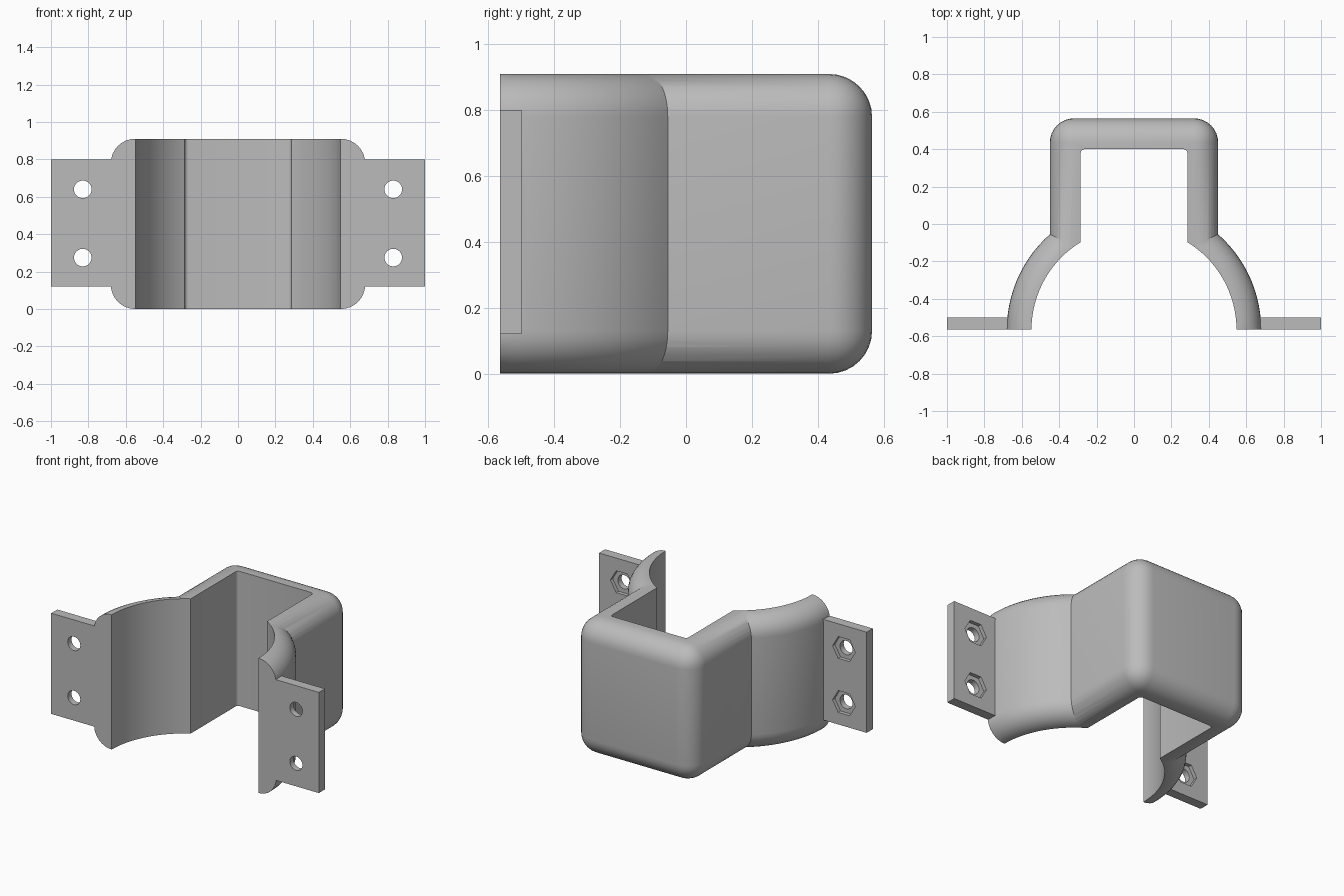
import bpy
import bmesh
import math
from mathutils import Matrix, Vector

FRONT, BACK, TOP = -0.565, 0.565, 0.91
FILLET = 0.13

old = bpy.data.objects.get("Cube")
if old:
    bpy.data.objects.remove(old, do_unlink=True)

grey = bpy.data.materials.new("plain grey")
grey.use_nodes = True
colour = (0.5, 0.5, 0.5, 1)
grey.diffuse_color = colour
grey.node_tree.nodes["Principled BSDF"].inputs["Base Color"].default_value = colour


def finish(bm, name):
    bmesh.ops.recalc_face_normals(bm, faces=bm.faces)
    mesh = bpy.data.meshes.new(name)
    bm.to_mesh(mesh)
    bm.free()
    mesh.materials.append(grey)
    obj = bpy.data.objects.new(name, mesh)
    bpy.context.collection.objects.link(obj)
    return obj


def round_edges(bm, edges, radius, segments):
    bmesh.ops.bevel(bm, geom=edges, offset=radius, segments=segments,
                    profile=0.5, affect='EDGES')


def block(name, low, high, radius=0, segments=8, upright_only=False):
    low, high = Vector(low), Vector(high)
    bm = bmesh.new()
    bmesh.ops.create_cube(bm, size=1)
    bmesh.ops.scale(bm, vec=high - low, verts=bm.verts)
    bmesh.ops.translate(bm, vec=(low + high) / 2, verts=bm.verts)
    if radius:
        edges = [e for e in bm.edges if not upright_only
                 or abs(e.verts[0].co.z - e.verts[1].co.z) > 0.1]
        round_edges(bm, edges, radius, segments)
    return finish(bm, name)


def cylinder(name, centre, radius, depth, sides, along_y=False, fillet=0):
    bm = bmesh.new()
    bmesh.ops.create_cone(bm, cap_ends=True, segments=sides, radius1=radius,
                          radius2=radius, depth=depth)
    if fillet:
        rims = [e for e in bm.edges if abs(e.verts[0].co.z - e.verts[1].co.z) < 0.01]
        round_edges(bm, rims, fillet, 8)
    if along_y:
        turn = Matrix.Rotation(math.pi / 2, 3, 'X')
        bmesh.ops.rotate(bm, matrix=turn, verts=bm.verts)
    bmesh.ops.translate(bm, vec=centre, verts=bm.verts)
    return finish(bm, name)


def combine(target, tool, operation):
    tool.hide_render = True
    mod = target.modifiers.new(operation.title(), 'BOOLEAN')
    mod.operation, mod.solver, mod.object = operation, 'EXACT', tool
    bpy.context.view_layer.objects.active = target
    bpy.ops.object.modifier_apply(modifier=mod.name)
    bpy.data.objects.remove(tool, do_unlink=True)


# Round clamp with softened rims, joined to the rounded box behind it
bracket = cylinder("clamp_bracket", (0, FRONT, TOP / 2), 0.68, TOP, 96, fillet=FILLET)
housing = block("box_housing", (-0.45, -0.5, 0), (0.45, BACK, TOP), FILLET)
combine(bracket, housing, 'UNION')

# Open the round seat and the square channel, and cut the clamp in half
seat = cylinder("round_seat", (0, FRONT, TOP / 2), 0.548, 2, 96)
combine(bracket, seat, 'DIFFERENCE')
channel = block("square_channel", (-0.285, -0.7, -0.5), (0.285, 0.4, 1.5),
                0.02, 4, upright_only=True)
combine(bracket, channel, 'DIFFERENCE')
front_half = block("front_half", (-2, -2, -1), (2, FRONT, 2))
combine(bracket, front_half, 'DIFFERENCE')

# Mounting tabs with bolt holes and hexagonal nut pockets at the back
for side in (-1, 1):
    inner, outer = sorted((side * 0.62, side))
    tab = block("mounting_tab", (inner, FRONT, 0.12), (outer, -0.5, 0.8))
    for z in (0.275, 0.64):
        hole = cylinder("bolt_hole", (side * 0.83, -0.53, z), 0.047, 0.3, 32, True)
        combine(tab, hole, 'DIFFERENCE')
        pocket = cylinder("nut_pocket", (side * 0.83, -0.5, z), 0.085, 0.05, 6, True)
        # The hexagon points sideways
        pocket.data.transform(Matrix.Translation((side * 0.83, 0, z))
                              @ Matrix.Rotation(math.pi / 6, 4, 'Y')
                              @ Matrix.Translation((-side * 0.83, 0, -z)))
        combine(tab, pocket, 'DIFFERENCE')
    combine(bracket, tab, 'UNION')

# Smooth rounded surfaces, crisp corners
bpy.ops.object.select_all(action='DESELECT')
bracket.select_set(True)
bpy.context.view_layer.objects.active = bracket
bpy.ops.object.shade_smooth_by_angle(angle=math.radians(30))
